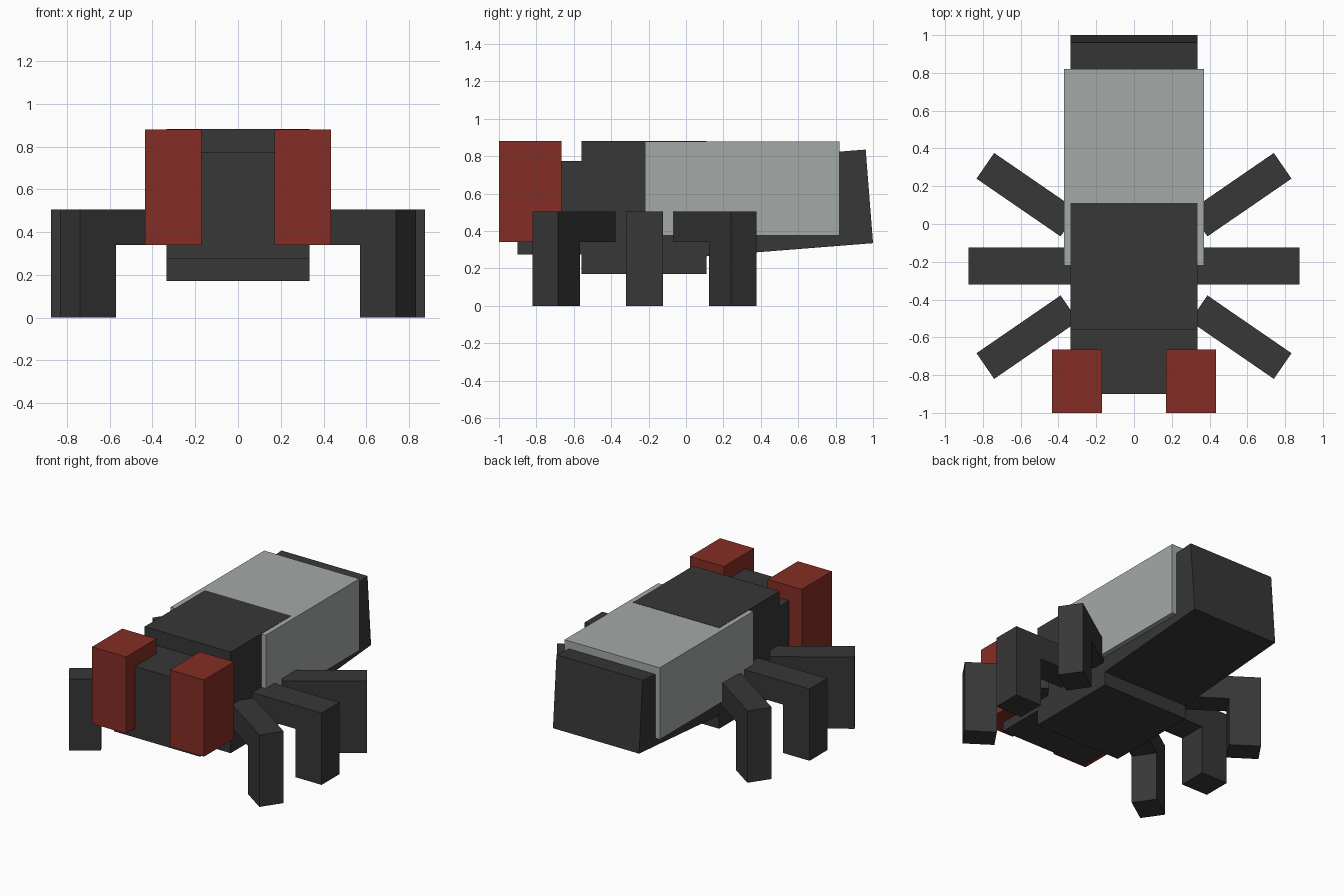
import bpy, bmesh
from math import radians, sin, cos
from mathutils import Matrix, Vector

cube = bpy.data.objects.get("Cube")
if cube:
    bpy.data.objects.remove(cube, do_unlink=True)


def material(name, rgb):
    mat = bpy.data.materials.new(name)
    mat.use_nodes = True
    colour = (*rgb, 1)
    mat.diffuse_color = colour
    mat.node_tree.nodes["Principled BSDF"].inputs["Base Color"].default_value = colour
    return mat


charcoal = material("charcoal", (0.038, 0.038, 0.038))
wing_grey = material("wing grey", (0.37, 0.395, 0.39))
eye_red = material("eye red", (0.235, 0.027, 0.018))


def boxes(name, spans, mat, transform=Matrix()):
    """One object from axis-aligned boxes, each given as x, y and z spans."""
    bm = bmesh.new()
    for spans_xyz in spans:
        centre = Vector([(a + b) / 2 for a, b in spans_xyz])
        size = Vector([b - a for a, b in spans_xyz])
        bmesh.ops.create_cube(bm, size=1, matrix=transform @ Matrix.Translation(centre)
                              @ Matrix.Diagonal(size).to_4x4())
    bmesh.ops.recalc_face_normals(bm, faces=bm.faces)
    mesh = bpy.data.meshes.new(name)
    bm.to_mesh(mesh)
    bm.free()
    mesh.materials.append(mat)
    obj = bpy.data.objects.new(name, mesh)
    bpy.context.collection.objects.link(obj)
    return obj


# Body
half = 0.335
boxes("head", [((-half, half), (-0.9, -0.55), (0.275, 0.775))], charcoal)
boxes("thorax", [((-half, half), (-0.56, 0.11), (0.17, 0.881))], charcoal)

# Abdomen, tilted up about its lower rear edge
tilt = Matrix.Translation((0, 1.0, 0.335)) @ Matrix.Rotation(radians(4.5), 4, 'X')
boxes("abdomen", [((-half, half), (-0.92, 0), (0, 0.502))], charcoal, tilt)

# Folded wings wrapped over the abdomen
boxes("folded_wings", [((-0.37, 0.37), (-0.22, 0.82), (0.375, 0.879))], wing_grey)


# Legs: a level thigh running out along local x, with a foot dropping from its tip
def leg(name, tip, angle, width, length):
    w = width / 2
    place = Matrix.Translation((*tip, 0)) @ Matrix.Rotation(angle, 4, 'Z')
    boxes(name, [((-length, 0), (-w, w), (0.34, 0.505)),
                 ((-0.205, 0), (-w, w), (0, 0.34))], charcoal, place)


splay = radians(34.5)
for side, label in ((1, "left"), (-1, "right")):
    boxes(f"{label}_eye", [(sorted((side * 0.17, side * 0.435)), (-1, -0.665), (0.34, 0.88))], eye_red)
    for row, y, turn, x, width in (("front", -0.752, -splay, 0.787, 0.165),
                                   ("middle", -0.222, 0, 0.875, 0.197),
                                   ("rear", 0.308, splay, 0.787, 0.165)):
        angle = turn if side > 0 else radians(180) - turn
        leg(f"{label}_{row}_leg", (side * x, y), angle, width, 0.54)
